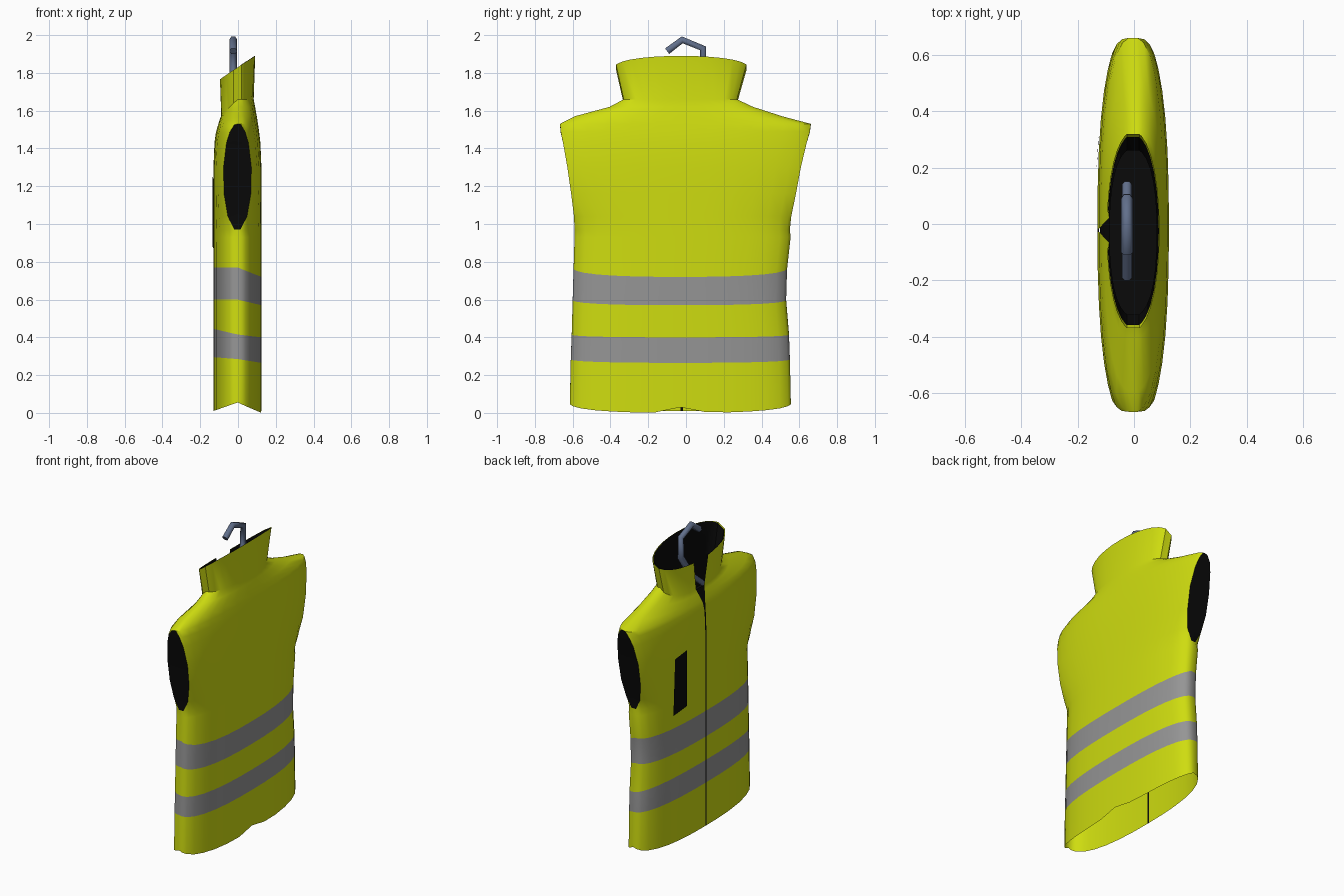
import bpy, bmesh, math

if "Cube" in bpy.data.objects:
    bpy.data.objects.remove(bpy.data.objects["Cube"])

N = 7            # segments per quarter of a cross-section
ZIP = -0.022     # y of the zip line


def material(name, rgb):
    m = bpy.data.materials.new(name)
    m.diffuse_color = (*rgb, 1)
    m.use_nodes = True
    m.node_tree.nodes["Principled BSDF"].inputs["Base Color"].default_value = m.diffuse_color
    return m


YELLOW = material("hi_vis_yellow", (0.62, 0.72, 0.005))
GREY = material("reflective_grey", (0.3, 0.3, 0.3))
BLACK = material("black", (0.003, 0.003, 0.003))
STEEL = material("hanger_steel", (0.12, 0.16, 0.26))

# Side silhouette: height, half width, y centre
RINGS = [
    (.055, .585, -.03), (.285, .58, -.03), (.415, .575, -.03), (.6, .565, -.035),
    (.77, .565, -.03), (.93, .572, -.018), (.97, .57, -.02), (1.04, .575, -.018),
    (1.16, .595, -.013), (1.3, .618, -.01), (1.43, .645, -.006), (1.49, .66, -.004),
    (1.53, .664, -.003), (1.57, .55, -.04), (1.62, .38, -.025), (1.66, .3, -.03),
    (1.83, .345, -.025),
]
# How far hem and stripe edges sag at the front and back middle
SAG = {0: (.045, .055), 1: (-.01, .02), 2: (-.03, .015), 3: (0, .03), 4: (0, .05)}
STRIPE_ROWS = (1, 3)
HOLE_ROWS = range(6, 12)
V_ROW = 10
TOP = len(RINGS) - 1


def ring_points(r, scale):
    """Lens-shaped section with flat ends, open at the zip."""
    z, w, c = RINGS[r]
    d = .094 if r == TOP else .127 - .041 * max(0, (z - 1.35) / .31) ** 1.5
    hole = .075 * math.sqrt(max(0, 1 - ((z - 1.25) / .285) ** 2))
    h = max(.016 if r in (6, 12) else .022, hole)
    gap = max(.006, (z - 1.43) * .185)
    p = 2.5 - 1.3 * max(0, z - 1.53)
    df, db = SAG.get(r, (max(0, z - 1.47) * .45, 0))
    if r == TOP:
        df, db = .065, -.06
    w, d, h = w * scale, d * scale, h * scale
    a = w / (1 - (h / d) ** p) ** (1 / p)

    def quarter(side, sx, y0):
        out = []
        for i in range(N + 1):
            y = y0 + (c + side * w - y0) * math.sin(math.pi / 2 * i / N)
            x = sx * d * max(0, 1 - (abs(y - c) / a) ** p) ** (1 / p)
            drop = (df if sx < 0 else db) * abs(x) / d
            if r == 0 and sx > 0:    # wavy back hem
                drop -= .03 * math.exp(-((y - ZIP) / .09) ** 2)
            out.append((x - .003, y, z - drop))
        return out

    back_r, back_l = quarter(1, 1, c), quarter(-1, 1, c)
    return (quarter(1, -1, ZIP + gap) + [(0, c + w, z)] + back_r[::-1]
            + back_l[1:] + [(0, c - w, z)] + quarter(-1, -1, ZIP - gap)[::-1])


def finish(name, bm, mats):
    bmesh.ops.recalc_face_normals(bm, faces=bm.faces)
    me = bpy.data.meshes.new(name)
    bm.to_mesh(me)
    bm.free()
    ob = bpy.data.objects.new(name, me)
    bpy.context.collection.objects.link(ob)
    for m in mats:
        me.materials.append(m)
    bpy.ops.object.select_all(action='DESELECT')
    ob.select_set(True)
    bpy.context.view_layer.objects.active = ob
    bpy.ops.object.shade_smooth_by_angle(angle=math.radians(35))


def loft(name, first, scale, mats, pick, last_closed, floor=False):
    bm = bmesh.new()
    rows = [[bm.verts.new(p) for p in ring_points(r, scale)] for r in range(first, TOP + 1)]
    n = len(rows[0])
    for i, (low, high) in enumerate(zip(rows, rows[1:])):
        for k in range(n):
            if k == n - 1 and i + first >= last_closed:
                continue
            j = (k + 1) % n
            f = bm.faces.new((low[k], low[j], high[j], high[k]))
            f.material_index = pick(i + first, k, n)
    if floor:
        bm.faces.new(rows[0])
    finish(name, bm, mats)


def vest_colour(row, k, n):
    ends = (N, N + 1, n - N - 3, n - N - 2)    # columns filling the armholes
    if k == n - 1 or (row in HOLE_ROWS and k in ends):
        return 2
    return 1 if row in STRIPE_ROWS else 0


# Vest shell with stripes, zip, armholes and open collar
loft("vest", 0, 1.0, (YELLOW, GREY, BLACK), vest_colour, V_ROW)

# Black lining behind the neck opening and collar
loft("neck_lining", V_ROW, .97, (BLACK,), lambda r, k, n: 0, TOP - 1, floor=True)

# Chest pocket panel on the front
bm = bmesh.new()
bm.faces.new([bm.verts.new(v) for v in (
    (-.134, .18, .88), (-.125, .31, .86), (-.127, .295, 1.23), (-.134, .18, 1.25))])
finish("chest_pocket", bm, (BLACK,))


# Hanger: bent hook and two sloping arms
def rod(name, pts, radius):
    cu = bpy.data.curves.new(name, 'CURVE')
    cu.dimensions = '3D'
    cu.bevel_depth = radius
    cu.bevel_resolution = 1
    cu.use_fill_caps = True
    sp = cu.splines.new('POLY')
    sp.points.add(len(pts) - 1)
    for p, (y, z) in zip(sp.points, pts):
        p.co = (-.025, y, z, 1)
    cu.materials.append(STEEL)
    bpy.context.collection.objects.link(bpy.data.objects.new(name, cu))


rod("hanger_hook", [(-.10, 1.915), (-.02, 1.975), (.09, 1.93), (.09, 1.80), (-.02, 1.64)], .021)
rod("hanger_arm_left", [(-.02, 1.64), (-.19, 1.50)], .018)
rod("hanger_arm_right", [(-.02, 1.64), (.14, 1.50)], .018)
